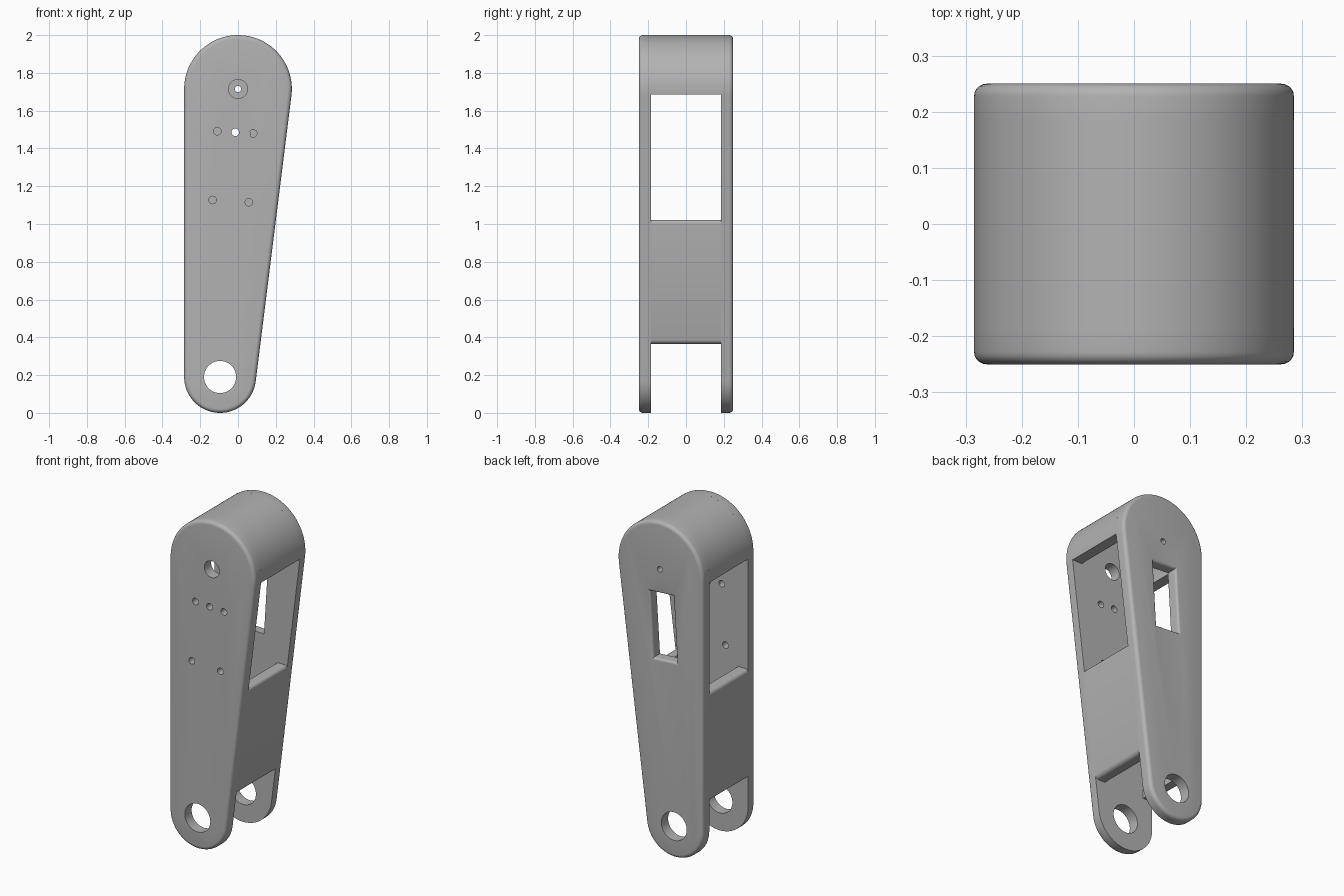
import bpy, bmesh
from math import sin, cos, pi, radians, asin, atan2

if "Cube" in bpy.data.objects:
    bpy.data.objects.remove(bpy.data.objects["Cube"], do_unlink=True)

# Main dimensions
TOP, TOP_R = (0.0, 1.715), 0.285
LOW, LOW_R = (-0.095, 0.19), 0.19
HALF, INNER = 0.25, 0.185
WALL, FILLET = 0.065, 0.022
AXIS = atan2(TOP[1] - LOW[1], TOP[0] - LOW[0])
RIGHT = 2 * AXIS - pi            # direction of the slanted edge's normal
STEPS = 5

grey = bpy.data.materials.new("plain grey")
grey.use_nodes = True
colour = (0.45, 0.45, 0.45, 1)
grey.diffuse_color = colour
grey.node_tree.nodes["Principled BSDF"].inputs["Base Color"].default_value = colour


def arc(centre, radius, start, end, count):
    return [(centre[0] + radius * cos(start + (end - start) * i / count),
             centre[1] + radius * sin(start + (end - start) * i / count))
            for i in range(count + 1)]


def loft(name, sections):
    """Closed solid through (y, outline) sections with matching outlines."""
    bm = bmesh.new()
    rings = [[bm.verts.new((x, y, z)) for x, z in pts] for y, pts in sections]
    for a, b in zip(rings, rings[1:]):
        for i in range(len(a)):
            j = (i + 1) % len(a)
            bm.faces.new((a[i], a[j], b[j], b[i]))
    bm.faces.new(rings[0])
    bm.faces.new(rings[-1])
    bmesh.ops.recalc_face_normals(bm, faces=bm.faces)
    mesh = bpy.data.meshes.new(name)
    bm.to_mesh(mesh)
    bm.free()
    mesh.materials.append(grey)
    obj = bpy.data.objects.new(name, mesh)
    bpy.context.collection.objects.link(obj)
    return obj


def activate(obj):
    bpy.ops.object.select_all(action='DESELECT')
    obj.select_set(True)
    bpy.context.view_layer.objects.active = obj


def smooth(obj):
    activate(obj)
    bpy.ops.object.shade_smooth_by_angle(angle=radians(30))


def cut(obj, cutters):
    activate(obj)
    for cutter in cutters:
        cutter.hide_render = True
        mod = obj.modifiers.new("cut", 'BOOLEAN')
        mod.operation, mod.solver, mod.object = 'DIFFERENCE', 'EXACT', cutter
        bpy.ops.object.modifier_apply(modifier=mod.name)
        bpy.data.objects.remove(cutter, do_unlink=True)


def outline(inset):
    """Tapered outline with a large round top and a small round foot."""
    return (arc(TOP, TOP_R - inset, RIGHT, pi, 64)
            + arc(LOW, LOW_R - inset, pi, 2 * pi + RIGHT, 48))


def axis_point(across, along):
    """Point measured from the top centre, in the leaning frame of the arm."""
    return (TOP[0] + across * sin(AXIS) - along * cos(AXIS),
            TOP[1] - across * cos(AXIS) - along * sin(AXIS))


def plate(name, side):
    sections = [(side * INNER, outline(0))]
    for i in range(STEPS + 1):
        t = i / STEPS * pi / 2
        sections.append((side * (HALF - FILLET + FILLET * sin(t)),
                         outline(FILLET * (1 - cos(t)))))
    return loft(name, sections)


def drill(centre, radius, side, count=24):
    ring = arc(centre, radius, 0, 2 * pi, count)[:-1]
    return loft("drill", [(side * 0.15, ring), (side * 0.3, ring)])


def window_cutter():
    """Leaning rectangle that flares out in a fillet at the outer face."""
    def rect(grow):
        w, h = 0.078 + grow, 0.198 + grow
        return [axis_point(sx * w, 0.343 + sy * h)
                for sx, sy in ((-1, -1), (1, -1), (1, 1), (-1, 1))]
    r = 0.016
    sections = [(0.15, rect(0))]
    for i in range(STEPS + 1):
        t = i / STEPS * pi / 2
        sections.append((HALF - r + r * sin(t), rect(r * (1 - cos(t)))))
    sections.append((0.3, rect(r)))
    return loft("window_cutter", sections)


# Front plate with pivot, sensor and screw holes
front = plate("front_plate", -1)
screws = [axis_point(a, d) for a, d in
          ((-0.095, 0.23), (0, 0.23), (0.095, 0.23), (-0.097, 0.595), (0.095, 0.595))]
cut(front, [drill(LOW, 0.085, -1, 48), drill(TOP, 0.05, -1, 32)]
    + [drill(p, 0.02, -1) for p in screws])

# Back plate with pivot, pin hole and window
back = plate("back_plate", 1)
cut(back, [drill(LOW, 0.085, 1, 48), drill(TOP, 0.017, 1), window_cutter()])

# Hollow arched cap joining the plates
drop = 0.03
outer_end, inner_end = asin(drop / TOP_R), asin(drop / (TOP_R - WALL))
arch = (arc(TOP, TOP_R, -outer_end, pi + outer_end, 64)
        + arc(TOP, TOP_R - WALL, pi + inner_end, -inner_end, 64))
cap = loft("top_cap", [(-INNER, arch), (INNER, arch)])


def side_wall(name, angle, low_z, high_z):
    """Thin wall following one straight edge, outer corners rounded."""
    n = (cos(angle), sin(angle))
    s = 1 if n[0] > 0 else -1
    reach = n[0] * TOP[0] + n[1] * TOP[1] + TOP_R

    def at(depth, z):
        return ((reach - depth - n[1] * z) / n[0], z)

    r = FILLET
    pts = [at(WALL, low_z)]
    for i in range(STEPS + 1):
        t = i / STEPS * pi / 2
        pts.append(at(r * (1 - sin(t)), low_z + r * (1 - cos(t))))
    for i in range(STEPS + 1):
        t = i / STEPS * pi / 2
        pts.append(at(r * (1 - cos(t)), high_z - r * (1 - sin(t))))
    pts.append(at(WALL, high_z))
    return loft(name, [(-INNER, pts), (INNER, pts)])


# Thin walls on both edges between the two openings
walls = [side_wall("left_wall", RIGHT, 0.365, 1.022),
         side_wall("right_wall", pi, 0.365, 1.022)]

for part in [front, back, cap] + walls:
    smooth(part)
